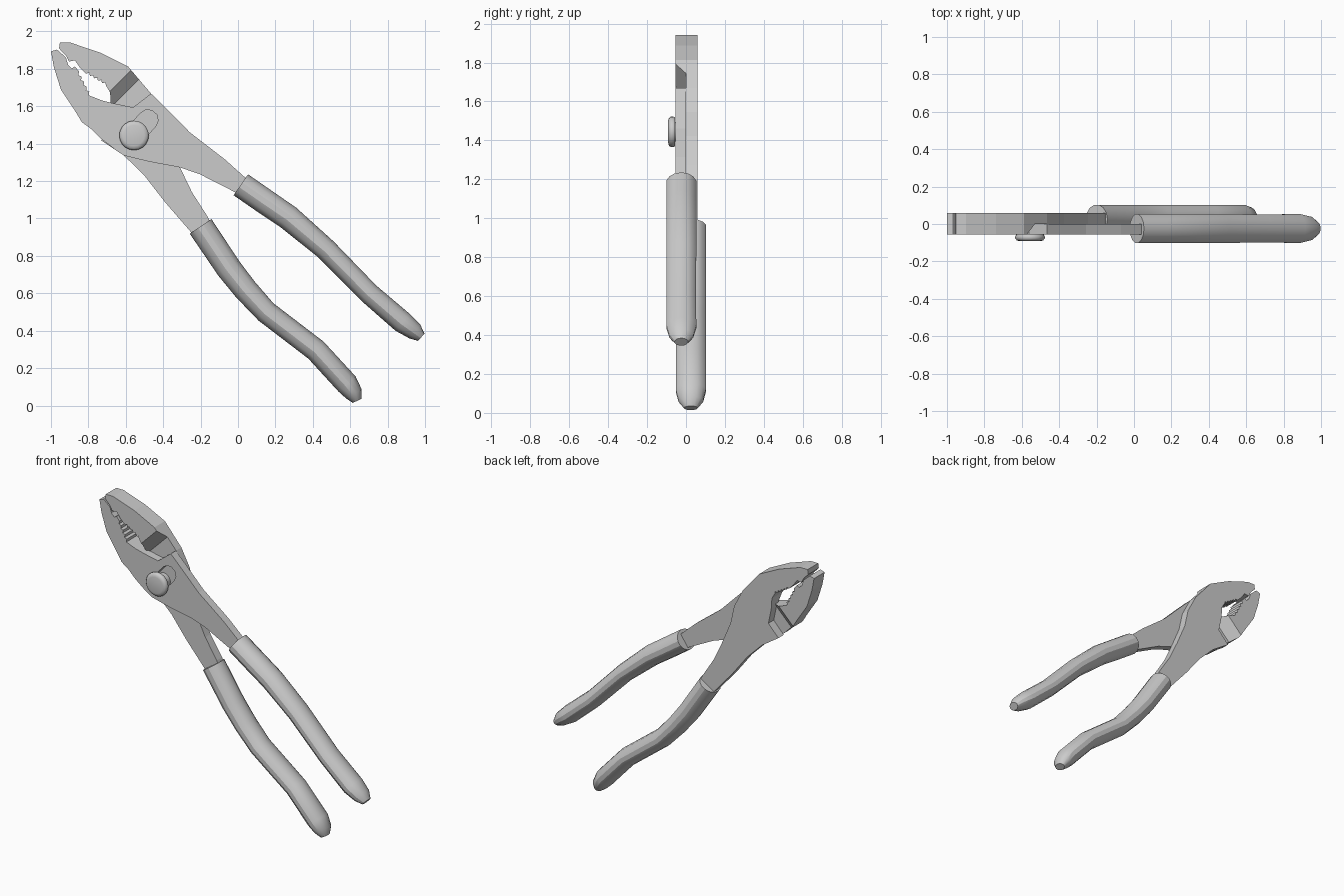
import bpy, bmesh
from math import cos, sin, pi, radians
from mathutils import Vector

if "Cube" in bpy.data.objects:
    bpy.data.objects.remove(bpy.data.objects["Cube"])


def make_object(name, bm):
    bmesh.ops.recalc_face_normals(bm, faces=bm.faces)
    me = bpy.data.meshes.new(name)
    bm.to_mesh(me)
    bm.free()
    ob = bpy.data.objects.new(name, me)
    bpy.context.collection.objects.link(ob)
    return ob


def loft(name, rings):
    """Skin a list of equal-length closed rings and cap both ends."""
    bm = bmesh.new()
    vs = [[bm.verts.new(p) for p in r] for r in rings]
    n = len(rings[0])
    for a, b in zip(vs, vs[1:]):
        for i in range(n):
            j = (i + 1) % n
            bm.faces.new((a[i], a[j], b[j], b[i]))
    bm.faces.new(vs[0])
    bm.faces.new(vs[-1])
    return make_object(name, bm)


def prism(name, outline, y0, y1):
    return loft(name, [[(x, y, z) for x, z in outline] for y in (y0, y1)])


def teeth(p, q, n, depth):
    """Saw-tooth points from p to q."""
    p, q = Vector(p), Vector(q)
    d = (q - p).normalized()
    side = Vector((-d.y, d.x)) * depth
    pts = []
    for i in range(n):
        pts += [tuple(p.lerp(q, i / n)), tuple(p.lerp(q, (i + 0.45) / n) + side)]
    return pts + [tuple(q)]


def cut(ob, cutter):
    cutter.hide_render = True
    m = ob.modifiers.new("cut", 'BOOLEAN')
    m.operation, m.solver, m.object = 'DIFFERENCE', 'EXACT', cutter
    bpy.context.view_layer.objects.active = ob
    bpy.ops.object.modifier_apply(modifier=m.name)
    bpy.data.objects.remove(cutter)


def smooth(ob, angle):
    bpy.ops.object.select_all(action='DESELECT')
    ob.select_set(True)
    bpy.context.view_layer.objects.active = ob
    bpy.ops.object.shade_smooth_by_angle(angle=radians(angle))


def lap_cutter(sign):
    """Removes half the thickness behind the jaw, with a sloped shoulder."""
    profile = [(-1.737, .11), (-1.607, -.001), (1.5, -.001), (1.5, .11)]
    k = 2 ** -0.5
    return loft("lap_cutter", [[((s + t) * k, sign * y, (t - s) * k)
                                for s, y in profile] for t in (-1, 2)])


# Front half: left jaw, front plate and neck of the right handle
front_outline = [
    (-.968, 1.903), (-1.0, 1.893), (-.984, 1.807), (-.947, 1.69), (-.866, 1.567),
    (-.834, 1.514), (-.781, 1.476), (-.733, 1.428), (-.652, 1.364), (-.61, 1.337),
    (-.481, 1.305), (-.31, 1.273), (-.203, 1.236), (-.005, 1.135), (.09, 1.09),
    (.128, 1.14), (.037, 1.22), (-.07, 1.316), (-.257, 1.46), (-.39, 1.594),
    (-.465, 1.668), (-.561, 1.594), (-.663, 1.615), (-.727, 1.631),
    *teeth((-.781, 1.652), (-.85, 1.786), 5, .012),
    (-.872, 1.813), (-.888, 1.802), (-.909, 1.823), (-.92, 1.861)]
front_half = prism("front_half", front_outline, -.055, .058)
cut(front_half, lap_cutter(1))

# Slip-joint slot in the front plate
a, b, r = Vector((-.556, 1.444)), Vector((-.481, 1.528)), .054
slot = []
for c, start in ((b, -42), (a, 138)):
    for i in range(6):
        t = radians(start + 36 * i)
        slot.append((c.x + r * cos(t), c.y + r * sin(t)))
cut(front_half, prism("slot_cutter", slot, -.2, .03))

# Back half: upper jaw, back plate and neck of the left handle
back_outline = [
    (-.957, 1.909), (-.952, 1.941), (-.898, 1.941), (-.738, 1.887), (-.588, 1.813),
    (-.529, 1.743), (-.465, 1.668), (-.401, 1.546), (-.374, 1.423), (-.31, 1.273),
    (-.246, 1.14), (-.16, 1.006), (-.115, .90), (-.17, .86), (-.246, .921),
    (-.39, 1.087), (-.497, 1.225), (-.61, 1.337), (-.733, 1.418), (-.658, 1.498),
    (-.679, 1.599), (-.684, 1.674),
    *teeth((-.706, 1.711), (-.813, 1.775), 5, -.012),
    (-.845, 1.807), (-.872, 1.845), (-.904, 1.839), (-.92, 1.871)]
back_half = prism("back_half", back_outline, -.055, .058)
cut(back_half, lap_cutter(-1))


# Handle grips: rounded sleeves swept along a bent path (x, z, radius)
def grip(name, path, y):
    rings = []
    for i, (x, z, r) in enumerate(path):
        p, q = path[max(i - 1, 0)], path[min(i + 1, len(path) - 1)]
        d = Vector((q[0] - p[0], q[1] - p[1])).normalized()
        h = min(.079, r * 1.35)
        rings.append([(x - d.y * r * cos(t), y + h * sin(t), z + d.x * r * cos(t))
                      for t in (2 * pi * k / 14 for k in range(14))])
    smooth(loft(name, rings), 28)


grip("right_grip", [(.015, 1.18, .068), (.145, 1.09, .068), (.27, 1.005, .067),
                    (.47, .835, .059), (.70, .60, .057), (.88, .445, .059),
                    (.945, .396, .047), (.98, .365, .026)], -.024)
grip("left_grip", [(-.20, .958, .07), (-.05, .734, .068), (.04, .62, .065),
                   (.15, .50, .061), (.417, .296, .061), (.583, .115, .061),
                   (.62, .062, .048), (.637, .025, .026)], .025)

# Pivot rivet with a rounded head
profile = [(.05, .0), (.05, -.056), (.074, -.056), (.079, -.066), (.079, -.078),
           (.07, -.088), (.055, -.092)]
rivet = loft("pivot_rivet", [[(a.x + pr * cos(2 * pi * k / 20), y,
                               a.y + pr * sin(2 * pi * k / 20)) for k in range(20)]
                             for pr, y in profile])
smooth(rivet, 50)
